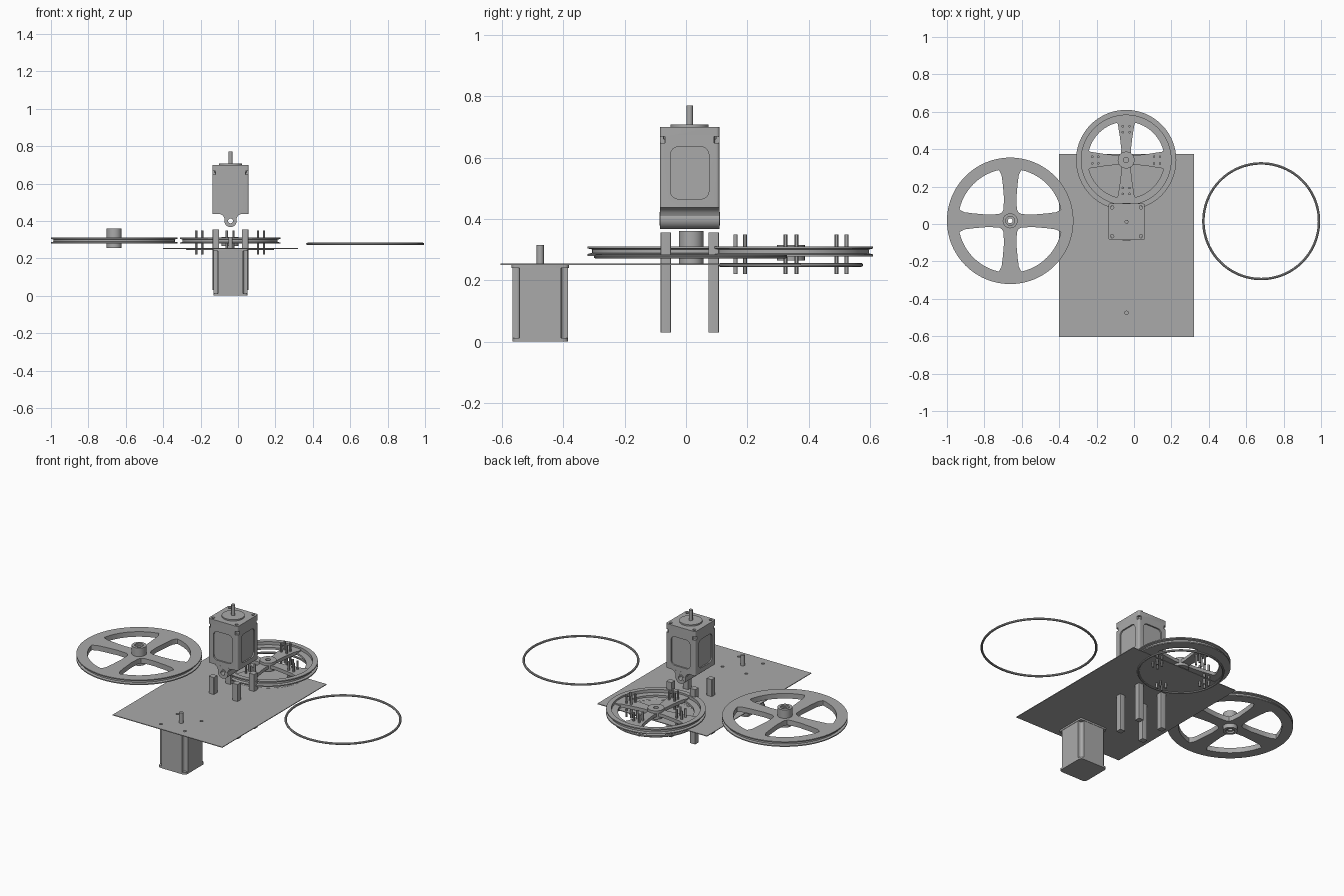
import bpy, bmesh
from math import pi, cos, sin
from mathutils import Matrix, Vector

if "Cube" in bpy.data.objects:
    bpy.data.objects.remove(bpy.data.objects["Cube"])

grey = bpy.data.materials.new("machine grey")
grey.use_nodes = True
GREY = (0.4, 0.4, 0.4, 1)
grey.diffuse_color = GREY
grey.node_tree.nodes["Principled BSDF"].inputs["Base Color"].default_value = GREY


def finish(name, bm):
    bmesh.ops.recalc_face_normals(bm, faces=bm.faces[:])
    mesh = bpy.data.meshes.new(name)
    bm.to_mesh(mesh)
    bm.free()
    mesh.materials.append(grey)
    ob = bpy.data.objects.new(name, mesh)
    bpy.context.collection.objects.link(ob)
    return ob


def prism(name, outline, z0, z1, at=(0, 0), turn=0):
    """Extrude a flat outline from z0 to z1."""
    bm = bmesh.new()
    face = bm.faces.new([bm.verts.new((x, y, z0)) for x, y in outline])
    made = bmesh.ops.extrude_face_region(bm, geom=[face])["geom"]
    bmesh.ops.translate(bm, verts=[v for v in made if isinstance(v, bmesh.types.BMVert)],
                        vec=(0, 0, z1 - z0))
    bm.transform(Matrix.Translation((*at, 0)) @ Matrix.Rotation(turn, 4, 'Z'))
    return finish(name, bm)


def lathe(name, profile, at, steps=96):
    """Spin a closed (radius, height) profile about a vertical axis."""
    bm = bmesh.new()
    rings = [[bm.verts.new((at[0] + r * cos(2 * pi * i / steps),
                            at[1] + r * sin(2 * pi * i / steps), z))
              for r, z in profile] for i in range(steps)]
    n = len(profile)
    for i in range(steps):
        a, b = rings[i], rings[(i + 1) % steps]
        for j in range(n):
            k = (j + 1) % n
            bm.faces.new((a[j], b[j], b[k], a[k]))
    return finish(name, bm)


def circle(r, n=24):
    return [(r * cos(2 * pi * i / n), r * sin(2 * pi * i / n)) for i in range(n)]


def rounded(w, h, r):
    pts = []
    for q, (sx, sy) in enumerate([(1, 1), (-1, 1), (-1, -1), (1, -1)]):
        for i in range(5):
            a = q * pi / 2 + i * pi / 8
            pts.append((sx * (w / 2 - r) + r * cos(a), sy * (h / 2 - r) + r * sin(a)))
    return pts


def tube(name, r_in, r_out, z0, z1, at, steps=32):
    return lathe(name, [(r_in, z0), (r_out, z0), (r_out, z1), (r_in, z1)], at, steps)


def cut(ob, cutters):
    bpy.context.view_layer.objects.active = ob
    for c in cutters:
        mod = ob.modifiers.new("cut", 'BOOLEAN')
        mod.operation, mod.solver, mod.object = 'DIFFERENCE', 'EXACT', c
        bpy.ops.object.modifier_apply(modifier=mod.name)
        bpy.data.objects.remove(c)


def spokes(name, widths, z0, z1, at):
    """Four flared spokes given as (radius, half width) pairs."""
    outline = [(r, w) for r, w in widths] + [(r, -w) for r, w in reversed(widths)]
    for i in range(4):
        prism(f"{name}_{i + 1}", outline, z0, z1, at, i * pi / 2)


def rim(name, r_in, r_out, z0, z1, at):
    """Flat rim with a belt groove around its outside."""
    h, mid = z1 - z0, (z0 + z1) / 2
    lathe(name, [(r_in, z0), (r_out, z0), (r_out, z0 + h * .2), (r_out - .014, mid - h * .2),
                 (r_out - .014, mid + h * .2), (r_out, z1 - h * .2), (r_out, z1), (r_in, z1)], at)


def belt(name, r, z, at, t=.0065):
    lathe(name, [(r + t * x, z + t * y) for x, y in circle(1, 8)], at)


CORNERS = [(-1, -1), (1, -1), (1, 1), (-1, 1)]
AXIS = -0.04

# Base plate with motor mounting holes
plate = prism("base_plate", [(-.4, -.605), (.32, -.605), (.32, .375), (-.4, .375)], .25, .254)
LOW = (AXIS, -.475)
cut(plate, [prism("hole", circle(.009, 16), .2, .3, (LOW[0] + sx * .078, LOW[1] + sy * .078))
            for sx, sy in CORNERS])

# Large spoked wheel
BIG = (-.662, .017)
rim("large_wheel_rim", .278, .338, .28, .31, BIG)
spokes("large_wheel_spoke", [(.03, .052), (.06, .036), (.12, .033), (.2, .04), (.245, .046),
                             (.268, .058), (.285, .085)], .28, .31, BIG)
tube("large_wheel_web", .02, .062, .28, .31, BIG)
tube("large_wheel_hub", .024, .04, .255, .36, BIG)
tube("large_wheel_bearing", .013, .026, .265, .35, BIG)

# Small spoked wheel with stepped rim and pins
SMALL = (-.042, .342)
rim("small_wheel_rim", .24, .268, .278, .31, SMALL)
tube("small_wheel_step", .205, .242, .28, .292, SMALL, 96)
spokes("small_wheel_spoke", [(.02, .028), (.06, .026), (.12, .033), (.19, .044), (.21, .055),
                             (.245, .05)], .28, .3, SMALL)
tube("small_wheel_hub", .014, .045, .265, .315, SMALL)
for i in range(4):
    turn = Matrix.Rotation(i * pi / 2, 2)
    for j, (sx, sy) in enumerate(CORNERS):
        p = Vector(SMALL) + turn @ Vector((.165 + sx * .016, sy * .018))
        prism(f"wheel_pin_{i + 1}_{j + 1}", circle(.0065, 12), .22, .35, p)

# Drive belts
belt("large_belt", .309, .277, (.68, .015))
belt("small_belt", .229, .25, SMALL)

# Lower motor: corner channels, end flange and shaft
body = prism("lower_motor_body", rounded(.182, .182, .006), 0, .242, LOW)
cut(body, [prism("channel", rounded(.05, .05, .012), -.1, .3,
                 (LOW[0] + sx * .093, LOW[1] + sy * .093)) for sx, sy in CORNERS])
prism("lower_motor_base", rounded(.182, .182, .018), 0, .012, LOW)
prism("lower_motor_flange", rounded(.186, .186, .014), .24, .25, LOW)
prism("lower_motor_shaft", circle(.0115), .24, .315, LOW)

# Upper motor: recessed sides and corner nut slots
UP = (AXIS, .012)
body = prism("upper_motor_body", rounded(.194, .194, .01), .437, .70, UP)
cutters = [prism("slot", rounded(.04, .04, .006), .648, .668,
                 (UP[0] + sx * .1, UP[1] + sy * .1)) for sx, sy in CORNERS]
for i in range(4):
    panel = prism("recess", rounded(.17, .125, .025), -.1, .1)
    panel.data.transform(Matrix.Translation((*UP, .55)) @ Matrix.Rotation(i * pi / 2, 4, 'Z')
                         @ Matrix.Translation((.189, 0, 0)) @ Matrix.Rotation(pi / 2, 4, 'Y'))
    cutters.append(panel)
cutters += [prism("hole", circle(.009, 16), .66, .8, (UP[0] + sx * .077, UP[1] + sy * .077))
            for sx, sy in CORNERS]
cut(body, cutters)
prism("upper_motor_boss", circle(.062, 48), .69, .708, UP)
prism("upper_motor_shaft", circle(.0105), .70, .77, UP)

# Pivot sleeve under the upper motor, running front to back
loop = [(.033 * cos(a), .033 * sin(a)) for a in (pi * (.9 + i * 1.2 / 20) for i in range(21))]
neck = [(.036, .022), (.045, .032), (.06, .038)]
outline = loop + neck + [(-x, z) for x, z in reversed(neck)]
sleeve = prism("pivot_sleeve", outline, -.0975, .0975)
cut(sleeve, [prism("bore", circle(.016), -.2, .2)])
liner = tube("pivot_liner", .013, .022, -.099, .099, (0, 0))
for ob in (sleeve, liner):
    ob.data.transform(Matrix.Translation((*UP, .40)) @ Matrix.Rotation(pi / 2, 4, 'X'))

# Four square posts through the plate
for i, (sx, sy) in enumerate(CORNERS):
    prism(f"post_{i + 1}", rounded(.034, .034, .002), .03, .355,
          (UP[0] + sx * .078, UP[1] + sy * .078))

# Smooth round parts, keep edges sharp
bpy.ops.object.select_all(action='DESELECT')
for ob in bpy.context.scene.objects:
    if ob.type == 'MESH':
        ob.select_set(True)
        bpy.context.view_layer.objects.active = ob
bpy.ops.object.shade_smooth_by_angle(angle=pi / 6)
